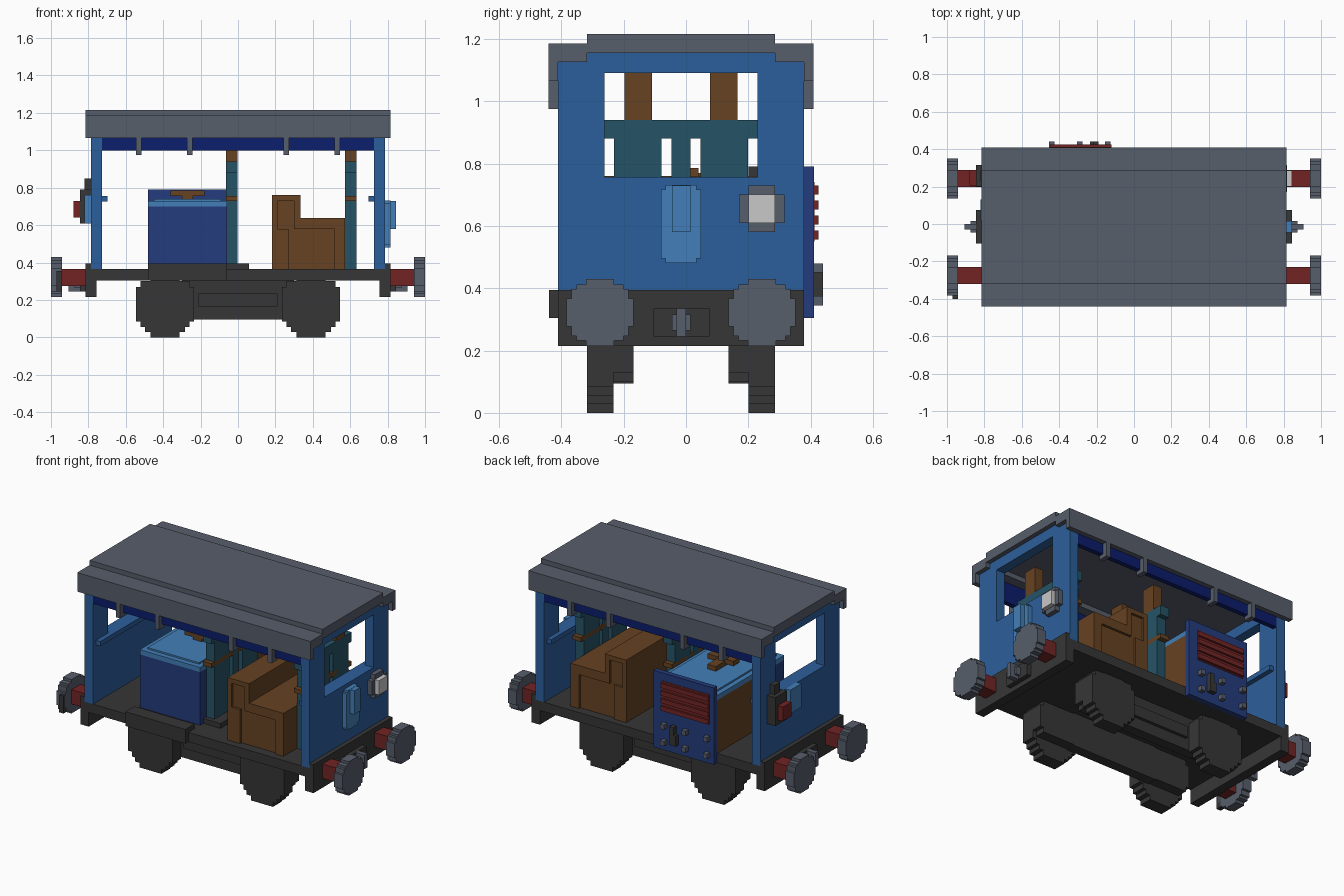
import bpy, bmesh

old = bpy.data.objects.get("Cube")
if old:
    bpy.data.objects.remove(old, do_unlink=True)

MID = -0.016   # centre line across the width


def material(name, rgb):
    col = [((c / 255 + 0.055) / 1.055) ** 2.4 for c in rgb] + [1.0]
    m = bpy.data.materials.new(name)
    m.use_nodes = True
    m.diffuse_color = col
    m.node_tree.nodes["Principled BSDF"].inputs["Base Color"].default_value = col
    return m


grey = material("slate grey", (87, 94, 107))
blue = material("cab blue", (44, 95, 156))
sky = material("light blue", (66, 127, 184))
navy = material("navy", (36, 60, 125))
deep = material("deep navy", (12, 30, 108))
brown = material("brown", (102, 66, 34))
black = material("charcoal", (54, 54, 54))
teal = material("teal", (37, 83, 102))
red = material("dark red", (114, 36, 36))
white = material("lamp white", (200, 200, 200))


def finish(name, bm, mat):
    bmesh.ops.recalc_face_normals(bm, faces=bm.faces)
    me = bpy.data.meshes.new(name)
    bm.to_mesh(me)
    bm.free()
    me.materials.append(mat)
    ob = bpy.data.objects.new(name, me)
    bpy.context.collection.objects.link(ob)
    return ob


def box(name, mat, x, y, z):
    """Box from three (low, high) ranges."""
    bm = bmesh.new()
    bmesh.ops.create_cube(bm, size=1)
    for v in bm.verts:
        v.co = [r[0] if c < 0 else r[1] for c, r in zip(v.co, (x, y, z))]
    return finish(name, bm, mat)


def prism(name, mat, pts, axis, lo, hi):
    """Extrude a 2D profile along x or y."""
    bm = bmesh.new()
    place = (lambda a, b: (lo, a, b)) if axis == "x" else (lambda a, b: (a, lo, b))
    f = bm.faces.new([bm.verts.new(place(a, b)) for a, b in pts])
    ext = bmesh.ops.extrude_face_region(bm, geom=[f])["geom"]
    step = (hi - lo, 0, 0) if axis == "x" else (0, hi - lo, 0)
    bmesh.ops.translate(bm, vec=step, verts=[g for g in ext if isinstance(g, bmesh.types.BMVert)])
    return finish(name, bm, mat)


def stepped(steps, ca, cb):
    """Stepped round outline from quarter steps (half width, half height)."""
    q = []
    for i, (w, h) in enumerate(steps):
        q.append((w, h))
        if i + 1 < len(steps):
            q.append((w, steps[i + 1][1]))
    r = q[::-1]
    loop = q + [(a, -b) for a, b in r] + [(-a, -b) for a, b in q] + [(-a, b) for a, b in r]
    return [(ca + a, cb + b) for a, b in loop]


def span(a, b, s):
    """Range along x, mirrored when s is -1."""
    return tuple(sorted((a * s, b * s)))


# Chassis
box("deck", black, (-.815, .815), (-.41, .378), (.305, .365))
box("front_step", black, (-.48, -.06), (-.44, -.35), (.305, .395))
box("partition_base", black, (-.06, .06), (-.26, .23), (.365, .395))
WHEEL = [(.077, .155), (.107, .126), (.13, .1), (.155, .07)]
for side in (-1, 1):
    y1, y2 = sorted((MID + side * .152, MID + side * .216))
    box("inner_frame", black, (-.3, .3), (y1, y2), (.095, .305))
    box("frame_rib", black, (-.21, .21), sorted((MID + side * .21, MID + side * .235)), (.165, .235))
    for x in (-.39, .39):
        y1, y2 = sorted((MID + side * .152, MID + side * .302))
        prism("wheel_hub", black, stepped(WHEEL[2:], x, .2), "y", y1, y2)
        y1, y2 = sorted((MID + side * .216, MID + side * .302))
        prism("wheel", black, stepped(WHEEL, x, .155), "y", y1, y2)

# Ends: beam, buffers, coupling and wall with window
DISC = [(.045, .107), (.076, .09), (.092, .076), (.107, .045)]
for s in (-1, 1):
    box("end_beam", black, span(.757, .815, s), (-.41, .378), (.215, .365))
    box("end_beam_cap", black, span(.786, .815, s), (-.41, .378), (.365, .395))
    box("coupling_plate", black, span(.815, .845, s), (-.105, .075), (.245, .335))
    box("coupling_hook", grey, span(.845, .905, s), (-.03, 0), (.245, .335))
    box("coupling_shank", grey, span(.845, .875, s), (-.045, .015), (.265, .315))
    for side in (-1, 1):
        y = MID + side * .26
        prism("buffer_shaft", red, stepped([(.045, .045)], y, .32), "x", *span(.815, .94, s))
        prism("buffer_disc", grey, stepped(DISC, y, .322), "x", *span(.94, 1, s))
        box("wall_post", blue, span(.727, .787, s),
            sorted((MID + side * .245, MID + side * .394)), (.365, 1.125))
    box("wall_panel", blue, span(.727, .787, s), (-.261, .229), (.365, .757))
    box("wall_head", blue, span(.727, .787, s), (-.261, .229), (1.09, 1.155))
    for side in (-1, 1):
        box("wall_shoulder", blue, span(.727, .787, s),
            sorted((MID + side * .245, MID + side * .302)), (1.125, 1.155))
    box("wall_ledge", blue, span(.697, .727, s), (-.38, .35), (.727, .757))
box("chain", black, (-.97, -.94), (-.4, -.365), (.245, .355))

# Roof with skirts, gutter brackets and inner rails
box("roof_crown", grey, (-.815, .815), (-.318, .286), (1.155, 1.215))
for side in (-1, 1):
    def across(a, b):
        return sorted((MID + side * a, MID + side * b))
    box("roof_side", grey, (-.815, .815), across(.302, .425), (1.125, 1.185))
    box("roof_skirt", grey, (-.815, .815), across(.394, .425), (1.065, 1.13))
    box("top_rail", deep, (-.727, .727), across(.364, .394), (1.0, 1.125))
    for x in (-.53, -.258, .258, .53):
        box("bracket", grey, (x - .015, x + .015), across(.394, .425), (.975, 1.065))
        box("bracket_foot", grey, (x - .015, x + .015), across(.364, .425), (.975, 1.0))

# Headlamp and light blue bracket at one end
prism("headlamp_housing", grey, stepped([(.043, .075), (.073, .045)], .243, .655), "x", .787, .817)
box("headlamp_glass", white, (.817, .845), (.2, .286), (.61, .7))
prism("lamp_bracket", sky, stepped([(.05, .125), (.064, .11)], MID, .606), "x", .787, .815)
box("lamp_bracket_rib", sky, (.815, .845), (-.045, .015), (.58, .73))

# Tail lamp and small plate at the other end
box("tail_lamp_housing", black, (-.845, -.787), (.2, .315), (.61, .79))
box("tail_lamp_cap", black, (-.82, -.787), (.23, .286), (.79, .85))
box("tail_lamp_lens", red, (-.88, -.845), (.205, .29), (.64, .73))
box("tail_plate", sky, (-.82, -.787), (.02, .13), (.61, .76))

# Engine box with lid and handle
box("engine_front", navy, (-.482, -.06), (-.292, .03), (.365, .7))
box("engine_rear", brown, (-.482, -.06), (.03, .378), (.365, .7))
box("engine_lid", sky, (-.482, -.06), (-.292, .378), (.7, .73))
box("engine_lid_panel", sky, (-.45, -.09), (-.26, .345), (.73, .74))
box("handle_bar", brown, (-.36, -.18), (-.02, .04), (.755, .785))
box("handle_stem", brown, (-.3, -.24), (-.02, .13), (.74, .77))

# Radiator with louvres, bolts and latch
box("radiator", navy, (-.482, -.06), (.378, .41), (.305, .79))
box("louvre_recess", red, (-.45, -.12), (.408, .413), (.55, .74))
for i in range(4):
    z = .557 + i * .048
    box("louvre_slat", red, (-.45, -.12), (.41, .425), (z, z + .028))
for x in (-.44, -.29, -.14):
    for z in (.36, .465):
        box("bolt", grey, (x - .014, x + .014), (.41, .44), (z - .015, z + .015))
box("latch", black, (-.235, -.19), (.41, .44), (.365, .43))
box("latch_lever", black, (-.22, -.19), (.41, .44), (.43, .48))

# Partitions with brown uprights
for x in (-.063, .573):
    xs = (x, x + .06)
    box("partition_rail", teal, xs, (-.261, .229), (.88, .94))
    for side in (-1, 1):
        box("partition_panel", teal, xs, sorted((MID + side * .063, MID + side * .215)), (.365, .88))
        box("upright", brown, xs, sorted((MID + side * .093, MID + side * .182)), (.94, 1.1))
    box("partition_centre", teal, xs, (-.046, .014), (.365, .88))
    box("partition_sill", brown, xs, (-.261, .229), (.73, .757))

# Bench: L-shaped ends with framed trim
BENCH = [(.183, .365), (.573, .365), (.573, .637), (.333, .637), (.333, .76), (.183, .76)]
prism("bench", brown, BENCH, "y", -.35, .32)
for y1, y2 in ((-.365, -.35), (.32, .335)):
    for xs, zs in (((.183, .21), (.365, .76)), ((.21, .333), (.73, .76)),
                   ((.3, .333), (.58, .73)), ((.333, .573), (.58, .637)),
                   ((.515, .573), (.365, .58)), ((.21, .27), (.365, .58))):
        box("bench_trim", brown, xs, (y1, y2), zs)
